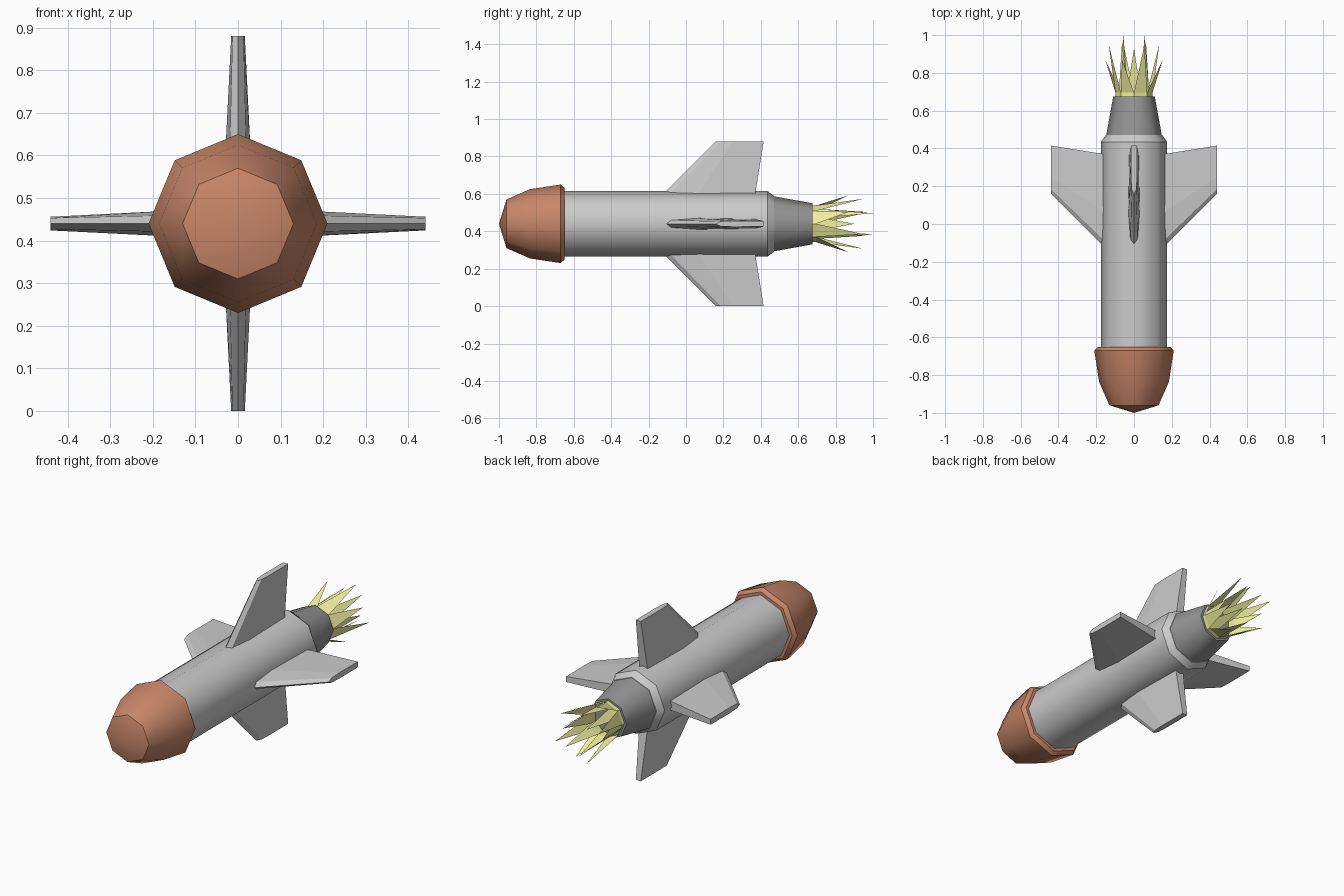
import bpy, bmesh
from math import sin, cos, pi, radians
from mathutils import Matrix

if "Cube" in bpy.data.objects:
    bpy.data.objects.remove(bpy.data.objects["Cube"])

AXIS_Z = 0.44
SIDES = 8


def material(name, color):
    mat = bpy.data.materials.new(name)
    mat.diffuse_color = (*color, 1)
    mat.use_nodes = True
    mat.node_tree.nodes["Principled BSDF"].inputs["Base Color"].default_value = mat.diffuse_color
    return mat


def finish(bm, name, mat=None, smooth=False, solid=True):
    if solid:
        bmesh.ops.recalc_face_normals(bm, faces=bm.faces)
    mesh = bpy.data.meshes.new(name)
    bm.to_mesh(mesh)
    bm.free()
    obj = bpy.data.objects.new(name, mesh)
    bpy.context.collection.objects.link(obj)
    obj.location.z = AXIS_Z
    if mat:
        mesh.materials.append(mat)
    if smooth:
        bpy.ops.object.select_all(action='DESELECT')
        obj.select_set(True)
        bpy.context.view_layer.objects.active = obj
        bpy.ops.object.shade_smooth_by_angle(angle=radians(47))
    return obj


def polar(r, y, a):
    return (r * cos(a), y, r * sin(a))


def lathe(name, profile, mat=None):
    """Eight-sided turned solid along y from (y, radius) pairs; radius 0 is a point."""
    bm = bmesh.new()
    rings = []
    for y, r in profile:
        n = SIDES if r else 1
        rings.append([bm.verts.new(polar(r, y, 2 * pi * i / SIDES)) for i in range(n)])
    for a, b in zip(rings, rings[1:]):
        for i in range(SIDES):
            j = (i + 1) % SIDES
            if len(a) == 1:
                bm.faces.new((a[0], b[i], b[j]))
            else:
                bm.faces.new((a[i], a[j], b[j], b[i]))
    for ring in (rings[0], rings[-1]):
        if len(ring) > 1:
            bm.faces.new(ring)
    return finish(bm, name, mat, smooth=True)


copper = material("copper", (0.58, 0.24, 0.14))
dark = material("dark_grey", (0.3, 0.3, 0.3))
yellow = material("flame_yellow", (0.9, 0.88, 0.35))

# Hull
lathe("nose_cone", [(-1, 0), (-0.96, 0.13), (-0.835, 0.185), (-0.67, 0.21), (-0.65, 0.192)], copper)
lathe("body", [(-0.66, 0.175), (0.435, 0.175)])
lathe("tail_collar", [(0.435, 0.175), (0.47, 0.15)])
lathe("nozzle", [(0.465, 0.148), (0.675, 0.11)], dark)

# Fins: half sections (y, half thickness) at the root inside the hull and at the tip
ROOT = [(-0.14, 0), (-0.105, 0.02), (0.05, 0.031), (0.367, 0.026)]
TIP = [(0.16, 0), (0.185, 0.013), (0.25, 0.016), (0.415, 0.015)]


def fin(name, angle):
    bm = bmesh.new()
    loops = []
    for section, r in ((ROOT, 0.14), (TIP, 0.44)):
        pts = section + [(y, -t) for y, t in reversed(section[1:])]
        loops.append([bm.verts.new((r, y, t)) for y, t in pts])
    a, b = loops
    for i in range(len(a)):
        j = (i + 1) % len(a)
        bm.faces.new((a[i], a[j], b[j], b[i]))
    bm.faces.new(a)
    bm.faces.new(b)
    bm.transform(Matrix.Rotation(angle, 4, 'Y'))
    finish(bm, name)


for k, side in enumerate(("right", "bottom", "left", "top")):
    fin(side + "_fin", k * pi / 2)


# Exhaust flame: two open crowns of jagged spikes
def crown(name, base_r, notch, tips, turn):
    bm = bmesh.new()
    n = len(tips)
    ang = [2 * pi * i / n + turn for i in range(n)]
    base = [bm.verts.new(polar(base_r, 0.67, a)) for a in ang]
    valley = [bm.verts.new(polar(base_r, notch, a)) for a in ang]
    for i, (y, r) in enumerate(tips):
        j = (i + 1) % n
        tip = bm.verts.new(polar(r, y, ang[i] + pi / n))
        bm.faces.new((base[i], valley[i], valley[j], base[j]))
        bm.faces.new((valley[i], tip, valley[j]))
    finish(bm, name, yellow, solid=False)


crown("outer_flame", 0.098, 0.695, [(0.87, 0.165), (0.95, 0.145)] * 4, 0)
crown("inner_flame", 0.085, 0.72, [(1.0, 0.08), (0.93, 0.11), (0.96, 0.09), (0.9, 0.12)] * 2, pi / 8)
